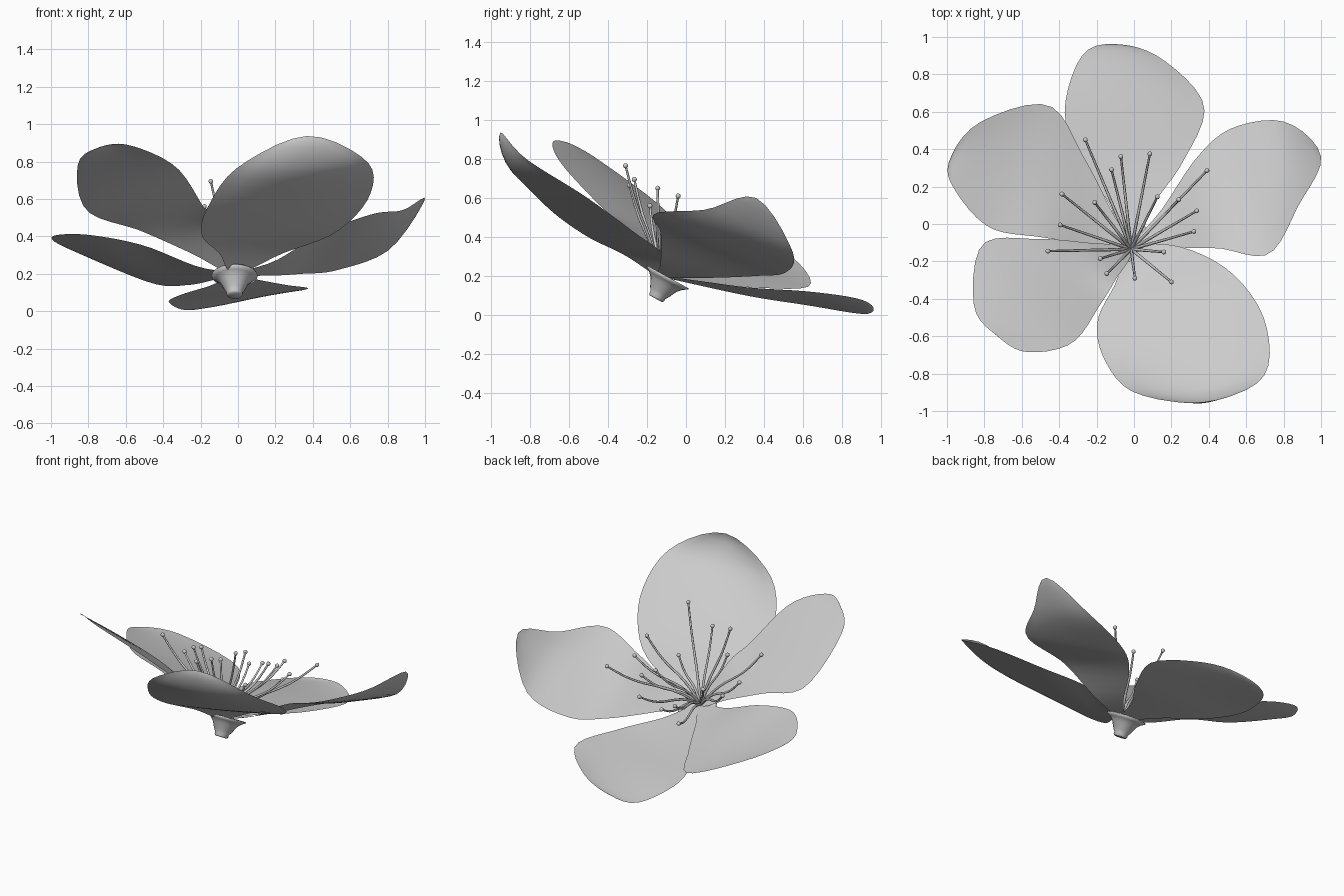
import bpy
import bmesh
import math
from mathutils import Vector, Matrix

cube = bpy.data.objects.get("Cube")
if cube:
    bpy.data.objects.remove(cube)


def material(name, value):
    mat = bpy.data.materials.new(name)
    mat.use_nodes = True
    color = (value, value, value, 1)
    mat.diffuse_color = color
    mat.node_tree.nodes["Principled BSDF"].inputs["Base Color"].default_value = color
    return mat


GREY = material("light grey", 0.6)


def finish(name, bm):
    bmesh.ops.remove_doubles(bm, verts=bm.verts[:], dist=0.0005)
    bmesh.ops.recalc_face_normals(bm, faces=bm.faces[:])
    for face in bm.faces:
        face.smooth = True
    mesh = bpy.data.meshes.new(name)
    bm.to_mesh(mesh)
    bm.free()
    obj = bpy.data.objects.new(name, mesh)
    bpy.context.collection.objects.link(obj)
    mesh.materials.append(GREY)
    return obj


def skin(bm, rows):
    """Join rows of points with quads."""
    grid = [[bm.verts.new(p) for p in row] for row in rows]
    for low, high in zip(grid, grid[1:]):
        for i in range(len(low) - 1):
            bm.faces.new((low[i], low[i + 1], high[i + 1], high[i]))


def spline(points, t):
    """Smooth closed curve through the points, t counted in points."""
    n = len(points)
    i = math.floor(t)
    f = t - i
    a, b, c, d = (points[(i + k) % n] for k in (-1, 0, 1, 2))
    return b + 0.5 * f * (c - a + f * (2 * a - 5 * b + 4 * c - d + f * (3 * (b - c) + d - a)))


BASE = Vector((-0.015, -0.135, 0.2))


# Petals: two edges meeting at the base and the tip, with a middle cupped more toward the tip
def petal(name, left, tip, right, cup, rows=24, cols=10):
    loop = [BASE] + [Vector(p) for p in left + [tip] + right[::-1]]
    span = len(left) + 1
    along = (Vector(tip) - BASE).normalized()
    grid = []
    for r in range(rows + 1):
        t = span * r / rows
        a, b = spline(loop, t), spline(loop, len(loop) - t)
        normal = along.cross(b - a)
        if normal.z > 0:
            normal.negate()
        depth = cup * 2 * (r / rows) ** 2
        grid.append([a.lerp(b, c / cols) + normal * depth * 4 * c / cols * (1 - c / cols)
                     for c in range(cols + 1)])
    bm = bmesh.new()
    skin(bm, grid)
    finish(name, bm)


petal("back_petal",
      [(-.14, .12, .14), (-.3, .36, .09), (-.37, .62, .05), (-.27, .91, .005)], (-.07, .96, .04),
      [(.1, .1, .17), (.26, .33, .14), (.375, .63, .12), (.16, .875, .085)], 0.01)
petal("left_petal",
      [(.15, .08, .19), (.34, .36, .2), (.53, .515, .22), (.81, .545, .33)], (1, .36, .6),
      [(.2, -.13, .27), (.45, -.13, .42), (.72, -.16, .52), (.88, .1, .54)], 0.02)
petal("front_petal",
      [(-.1, -.32, .31), (-.195, -.52, .41), (-.16, -.72, .56), (0, -.9, .77)], (.37, -.952, .937),
      [(.24, -.12, .31), (.52, -.26, .42), (.7, -.52, .61), (.69, -.82, .8)], 0.06)
petal("front_right_petal",
      [(-.25, -.1, .31), (-.52, -.08, .43), (-.81, -.11, .54), (-.855, -.44, .79)], (-.73, -.6, .88),
      [(-.1, -.3, .44), (-.18, -.43, .55), (-.33, -.635, .77), (-.57, -.685, .885)], -0.015)
petal("back_right_petal",
      [(-.22, -.11, .24), (-.5, -.07, .35), (-.77, -.02, .405), (-.95, .17, .41)], (-.99, .33, .38),
      [(-.12, .07, .17), (-.27, .36, .14), (-.46, .635, .15), (-.83, .54, .3)], 0.02)

# Cup under the petals: a turned profile leaning to the back
profile = [(0, 0), (.036, 0), (.043, .008), (.043, .022), (.055, .04), (.078, .085),
           (.1, .108), (.124, .122), (.12, .128), (.085, .118), (0, .1)]
lean = Matrix.Translation((-.018, -.155, .083)) @ Matrix.Rotation(math.radians(-29), 4, "X")
SIDES = 20
bm = bmesh.new()
skin(bm, [[lean @ Vector((r * math.cos(a), r * math.sin(a), z))
           for a in (math.tau * k / SIDES for k in range(SIDES + 1))] for r, z in profile])
finish("flower_cup", bm)

# Stamens: thin tapering stalks that open outward, each with a round head
tips = [(-.26, .45, .36), (-.12, .29, .38), (-.07, .36, .37), (.085, .375, .42),
        (.39, .285, .51), (.125, .145, .5), (.24, .13, .43), (.335, .07, .515),
        (.32, -.04, .61), (.16, -.15, .48), (.2, -.31, .765), (.005, -.29, .665),
        (-.145, -.265, .695), (-.18, -.185, .56), (-.46, -.145, .65), (-.395, -.005, .5),
        (-.385, .16, .47), (-.21, .115, .45)]


def stamen(number, tip, steps=10, sides=6):
    turn = (tip - BASE).to_track_quat("Z", "Y")
    rows = []
    for s in range(steps + 1):
        t = s / steps
        center = BASE.lerp(tip, t) + Vector((0, 0, 0.02 * math.sin(math.tau * t)))
        radius = 0.009 - 0.003 * t
        rows.append([center + turn @ Vector((radius * math.cos(a), radius * math.sin(a), 0))
                     for a in (math.tau * k / sides for k in range(sides + 1))])
    bm = bmesh.new()
    skin(bm, rows)
    bmesh.ops.create_uvsphere(bm, u_segments=10, v_segments=6, radius=0.013,
                              matrix=Matrix.Translation(tip))
    finish(f"stamen_{number}", bm)


for number, tip in enumerate(tips, 1):
    stamen(number, Vector(tip))
